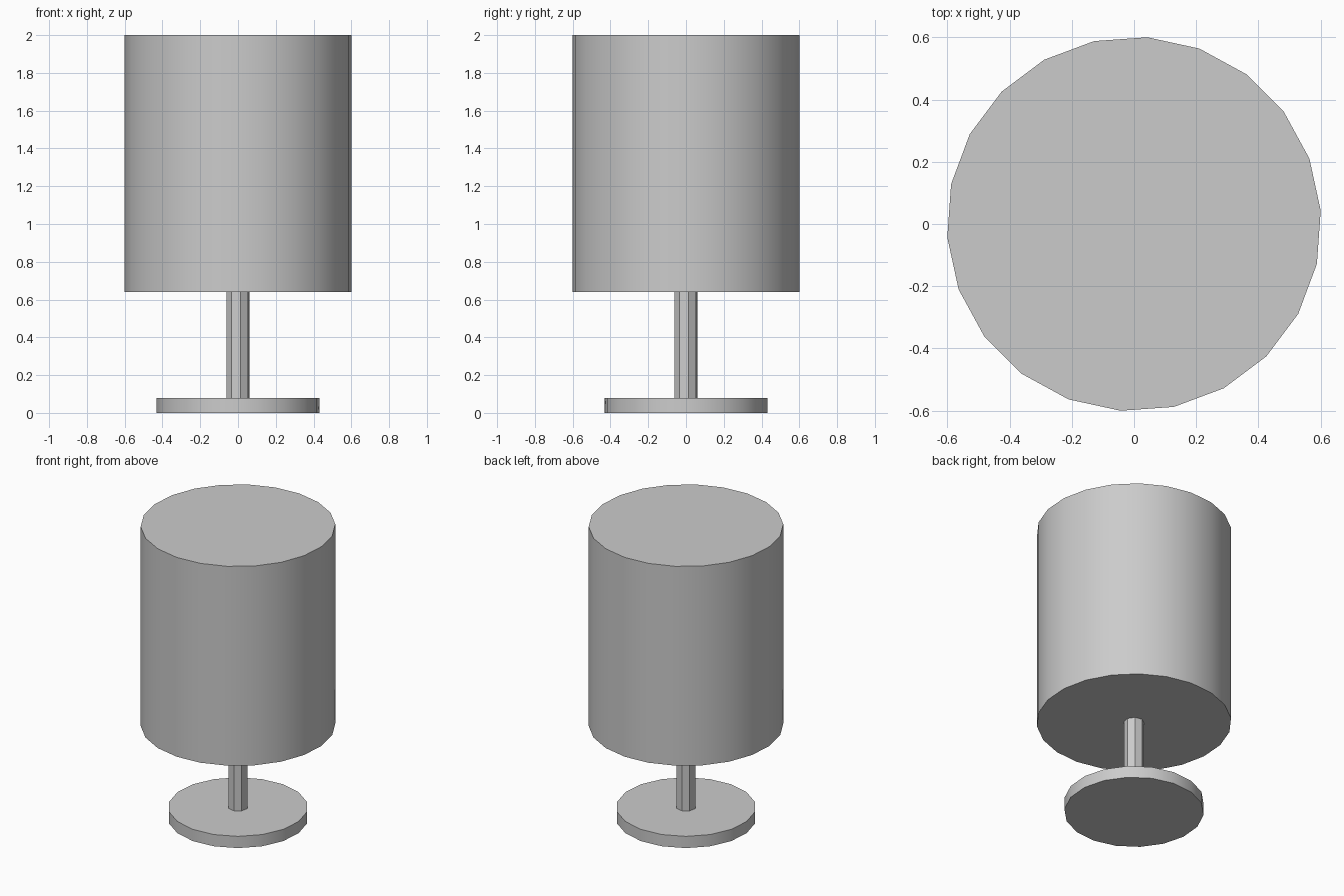
import bpy
import math

cube = bpy.data.objects.get("Cube")
if cube:
    bpy.data.objects.remove(cube, do_unlink=True)

GREY = (0.6, 0.6, 0.6, 1.0)
grey = bpy.data.materials.new("light_grey")
grey.use_nodes = True
grey.diffuse_color = GREY
grey.node_tree.nodes["Principled BSDF"].inputs["Base Color"].default_value = GREY


def drum(name, sides, radius, bottom, top):
    """Capped upright cylinder, its first corner a quarter step past +x."""
    bpy.ops.mesh.primitive_cylinder_add(
        vertices=sides, radius=radius, depth=top - bottom,
        location=(0, 0, (bottom + top) / 2),
        rotation=(0, 0, math.tau / sides / 4 - math.pi / 2))
    obj = bpy.context.object
    obj.name = name
    obj.data.materials.append(grey)
    bpy.ops.object.transform_apply(location=True, rotation=True, scale=True)
    bpy.ops.object.shade_smooth_by_angle(angle=math.radians(30))
    return obj


# Round foot, slim faceted stem and large closed shade
drum("base", 18, 0.432, 0, 0.08)
drum("stem", 8, 0.063, 0.08, 0.64)
drum("shade", 22, 0.602, 0.64, 2)
